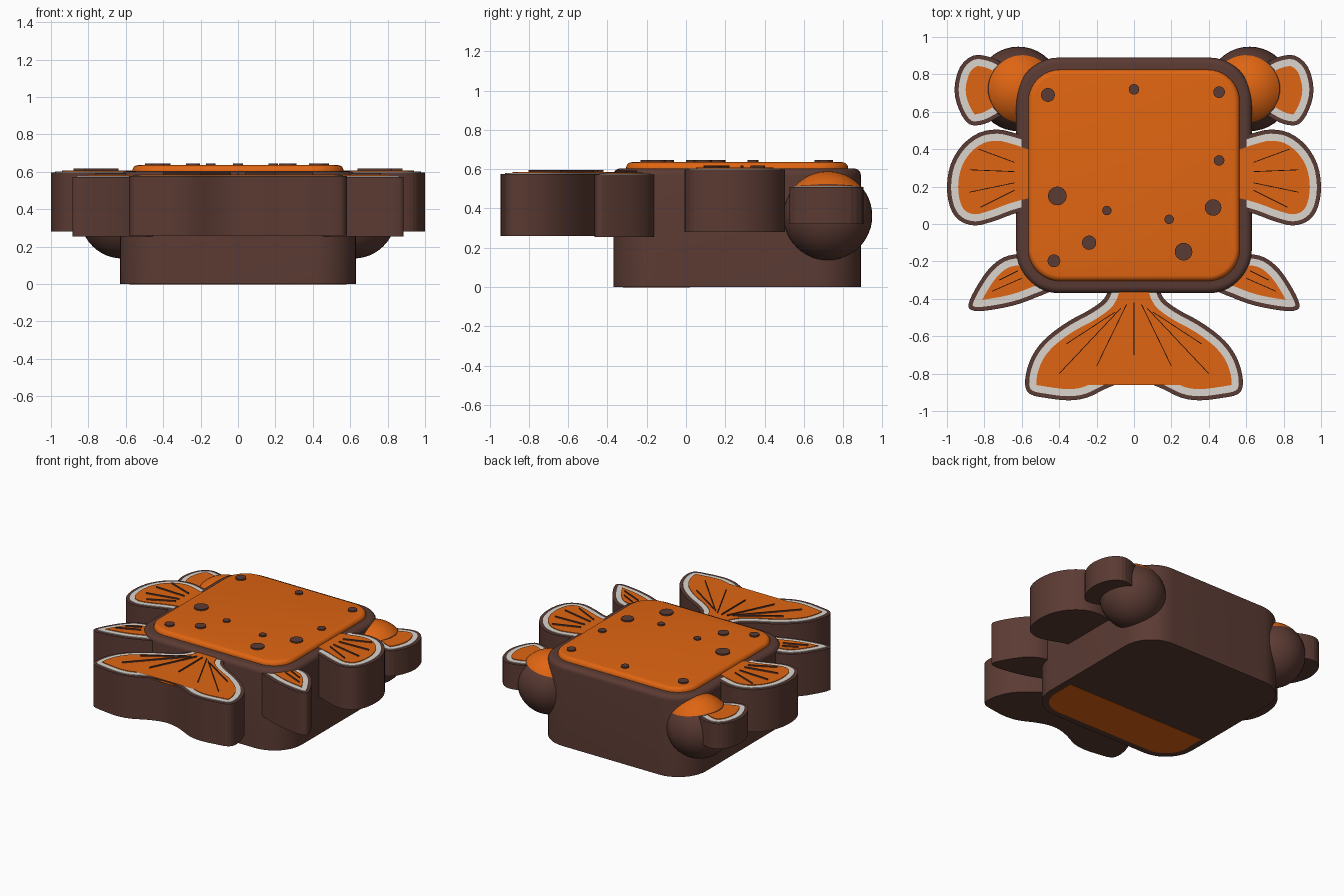
import bpy, bmesh, math
from mathutils import Vector
from mathutils.geometry import intersect_point_line

if "Cube" in bpy.data.objects:
    bpy.data.objects.remove(bpy.data.objects["Cube"])


def material(name, rgb):
    m = bpy.data.materials.new(name)
    m.diffuse_color = (*rgb, 1)
    m.use_nodes = True
    m.node_tree.nodes["Principled BSDF"].inputs["Base Color"].default_value = m.diffuse_color
    return m


BROWN = material("dark_brown", (0.105, 0.043, 0.033))
ORANGE = material("orange", (0.74, 0.13, 0.006))
CREAM = material("pale_grey", (0.72, 0.66, 0.61))


def finish(name, bm, mats, angle=30):
    bmesh.ops.recalc_face_normals(bm, faces=bm.faces)
    me = bpy.data.meshes.new(name)
    bm.to_mesh(me)
    bm.free()
    for m in mats:
        me.materials.append(m)
    me.shade_smooth()
    me.set_sharp_from_angle(angle=math.radians(angle))
    ob = bpy.data.objects.new(name, me)
    bpy.context.collection.objects.link(ob)
    return ob


def loft(name, rings, mat, angle=30):
    """Closed solid through rings of equal length, given as (points, z)."""
    bm = bmesh.new()
    rows = [[bm.verts.new((p[0], p[1], z)) for p in pts] for pts, z in rings]
    n = len(rows[0])
    for a, b in zip(rows, rows[1:]):
        for i in range(n):
            j = (i + 1) % n
            bm.faces.new((a[i], a[j], b[j], b[i]))
    bm.faces.new(rows[0][::-1])
    bm.faces.new(rows[-1])
    return finish(name, bm, [mat], angle)


def rounded(h, r, cy=0.26, n=10):
    pts = []
    for k, (sx, sy) in enumerate([(1, 1), (-1, 1), (-1, -1), (1, -1)]):
        for i in range(n + 1):
            a = math.pi / 2 * (k + i / n)
            pts.append((sx * (h - r) + r * math.cos(a), cy + sy * (h - r) + r * math.sin(a)))
    return pts


def bevelled(name, h, r, z0, z1, b, mat):
    rings = [(rounded(h, r), z0)]
    for i in range(6):
        a = math.pi / 2 * i / 5
        d = b * (1 - math.cos(a))
        rings.append((rounded(h - d, r - d), z1 - b + b * math.sin(a)))
    return loft(name, rings, mat, 40)


def spline(pts, sub=3):
    """Smooth closed outline through the points."""
    p = [Vector(q) for q in pts]
    n, out = len(p), []
    for i in range(n):
        a, b, c, d = (p[(i + k) % n] for k in (-1, 0, 1, 2))
        for s in range(sub):
            t = s / sub
            out.append(0.5 * (2 * b + (c - a) * t + (2 * a - 5 * b + 4 * c - d) * t ** 2
                              + (3 * b - a - 3 * c + d) * t ** 3))
    area = sum(out[i - 1].cross(out[i]) for i in range(len(out)))
    return out if area > 0 else out[::-1]


def distance(q, a, b):
    t = max(0, min(1, intersect_point_line(q, a, b)[1]))
    return (q - a.lerp(b, t)).length


def inset(pts, d):
    """Offset inwards, dropping points that would fold over."""
    out, n = [], len(pts)
    for i in range(n):
        t = (pts[(i + 1) % n] - pts[i - 1]).normalized()
        q = pts[i] + d * Vector((-t.y, t.x))
        if min(distance(q, pts[k - 1], pts[k]) for k in range(n)) > d * 0.93:
            out.append(q)
    return out


def fin(name, pts, z0, z1, side=1, rays=()):
    o = spline([(side * x, y) for x, y in pts])
    loft(name, [(o, z0), (o, z1)], BROWN, 12)
    for part, d, lift, mat in (("border", 0.022, 0.005, CREAM), ("panel", 0.06, 0.01, ORANGE)):
        q = inset(o, d)
        loft(f"{name}_{part}", [(q, z1 - 0.01), (q, z1 + lift)], mat)
    # thin upright ribs on the panel
    if rays:
        bm = bmesh.new()
        for x0, y0, x1, y1 in rays:
            a, b = Vector((side * x0, y0, 0)), Vector((side * x1, y1, 0))
            w = (b - a).cross(Vector((0, 0, 1))).normalized() * 0.002
            v = [bm.verts.new(p + Vector((0, 0, z))) for z in (z1, z1 + 0.02)
                 for p in (a - w, a + w, b + w, b - w)]
            for f in ((0, 1, 2, 3), (4, 5, 6, 7), (0, 1, 5, 4), (1, 2, 6, 5), (2, 3, 7, 6), (3, 0, 4, 7)):
                bm.faces.new([v[i] for i in f])
        finish(name + "_ribs", bm, [BROWN])


# Body block with raised back panel
bevelled("body", 0.63, 0.23, 0.0, 0.603, 0.035, BROWN)
bevelled("back_panel", 0.565, 0.17, 0.55, 0.635, 0.03, ORANGE)

# Underside patch along the front edge
patch = [(x, max(-0.32, min(y, -0.02))) for x, y in rounded(0.58, 0.18) if y < 0.2]
patch = [(-0.58, 0.02)] + patch + [(0.58, 0.02)]
loft("underside_patch", [(patch, 0.0), (patch, -0.002)], ORANGE)

# Spots on the back
SPOTS = [(-.46, .69, .037), (0, .72, .028), (.455, .705, .031), (.455, .34, .028),
         (-.41, .15, .05), (-.145, .072, .025), (.188, .025, .025), (.423, .088, .044),
         (-.24, -.1, .038), (-.428, -.197, .034), (.265, -.148, .047)]
for x, y, r in SPOTS:
    ring = [(x + r * math.cos(a * math.pi / 12), y + r * math.sin(a * math.pi / 12)) for a in range(24)]
    loft("spot", [(ring, 0.62), (ring, 0.645)], BROWN)

# Tail, mirrored from half an outline
half = [(.09, -.25), (.13, -.33), (.16, -.40), (.24, -.46), (.35, -.52), (.46, -.6), (.53, -.68),
        (.57, -.77), (.582, -.86), (.555, -.91), (.47, -.93), (.35, -.943), (.25, -.928), (.15, -.88), (.07, -.85)]
tail = half + [(0, -.84)] + [(-x, y) for x, y in half[::-1]]
fin("tail", tail, 0.26, 0.576, 1,
    [(0, -.42, 0, -.7)] + [(s * a, b, s * c, d) for s in (-1, 1)
     for a, b, c, d in ((.04, -.43, .2, -.76), (.07, -.45, .4, -.8), (.1, -.47, .36, -.64))])

SIDE = [(-.46, .42), (-.56, .46), (-.64, .487), (-.73, .505), (-.83, .487), (-.92, .42), (-.98, .32), (-1, .2),
        (-.983, .09), (-.935, .02), (-.85, -.008), (-.75, .015), (-.65, .052), (-.55, .08), (-.46, .1)]
FRONT = [(-.42, -.2), (-.52, -.165), (-.61, -.16), (-.7, -.18), (-.78, -.245), (-.85, -.35), (-.885, -.43),
         (-.868, -.46), (-.8, -.464), (-.65, -.437), (-.53, -.395), (-.43, -.34)]
EAR = [(-.62, .82), (-.7, .86), (-.78, .895), (-.86, .9), (-.93, .84), (-.96, .72), (-.935, .61),
       (-.88, .533), (-.8, .535), (-.72, .575), (-.62, .63)]
SIDE_RIBS = [(-.64, .33, -.83, .4), (-.64, .28, -.88, .29), (-.64, .22, -.88, .17), (-.64, .18, -.82, .09)]
FRONT_RIBS = [(-.6, -.29, -.76, -.36), (-.62, -.25, -.72, -.3)]

for side, tag in ((1, "left"), (-1, "right")):
    fin(f"{tag}_side_fin", SIDE, 0.28, 0.597, side, SIDE_RIBS)
    fin(f"{tag}_front_fin", FRONT, 0.255, 0.572, side, FRONT_RIBS)
    fin(f"{tag}_eye_fin", EAR, 0.32, 0.508, side)

    # Eye ball with an orange cap cut by a tilted plane
    bm = bmesh.new()
    bmesh.ops.create_uvsphere(bm, u_segments=40, v_segments=24, radius=0.226)
    n = Vector((side * 0.16, 0, 1)).normalized()
    bmesh.ops.bisect_plane(bm, geom=bm.verts[:] + bm.edges[:] + bm.faces[:],
                           plane_co=n * 0.135, plane_no=n)
    for f in bm.faces:
        f.material_index = int(f.calc_center_median().dot(n) > 0.135)
    bmesh.ops.translate(bm, verts=bm.verts, vec=(-side * 0.618, 0.722, 0.362))
    finish(f"{tag}_eye", bm, [BROWN, ORANGE], 40)
